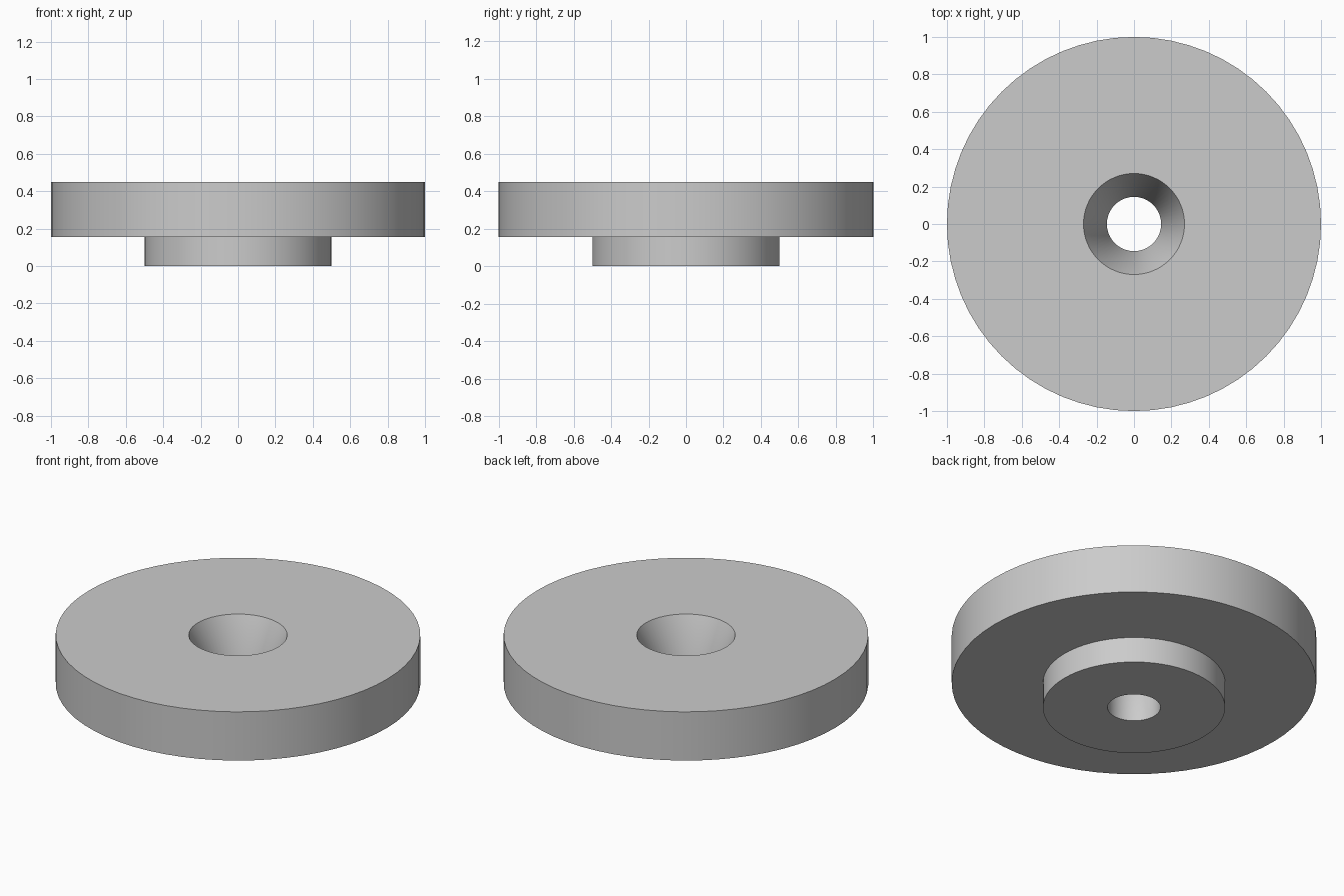
import bpy
import bmesh
from math import cos, sin, tau, radians

cube = bpy.data.objects.get("Cube")
if cube:
    bpy.data.objects.remove(cube, do_unlink=True)

SEGMENTS = 64

grey = bpy.data.materials.new("plain grey")
grey.use_nodes = True
colour = (0.6, 0.6, 0.6, 1)
grey.diffuse_color = colour
grey.node_tree.nodes["Principled BSDF"].inputs["Base Color"].default_value = colour


def lathe(name, profile):
    """Revolve a closed (radius, height) profile around the z axis."""
    bm = bmesh.new()
    rings = [[bm.verts.new((r * cos(tau * i / SEGMENTS), r * sin(tau * i / SEGMENTS), z))
              for i in range(SEGMENTS)] for r, z in profile]
    for k, ring in enumerate(rings):
        above = rings[(k + 1) % len(rings)]
        for i in range(SEGMENTS):
            j = (i + 1) % SEGMENTS
            bm.faces.new((ring[i], ring[j], above[j], above[i]))
    bmesh.ops.recalc_face_normals(bm, faces=bm.faces)
    mesh = bpy.data.meshes.new(name)
    bm.to_mesh(mesh)
    bm.free()
    mesh.materials.append(grey)
    obj = bpy.data.objects.new(name, mesh)
    bpy.context.collection.objects.link(obj)
    bpy.ops.object.select_all(action='DESELECT')
    obj.select_set(True)
    bpy.context.view_layer.objects.active = obj
    bpy.ops.object.shade_smooth_by_angle(angle=radians(30))
    return obj


# Wide disc on a narrow boss, with a bore that flares through the disc
bore, flare, boss, rim = 0.145, 0.27, 0.5, 1.0
shoulder, top = 0.155, 0.45
lathe("flanged_disc", [
    (bore, 0), (boss, 0), (boss, shoulder), (rim, shoulder),
    (rim, top), (flare, top), (bore, shoulder),
])
